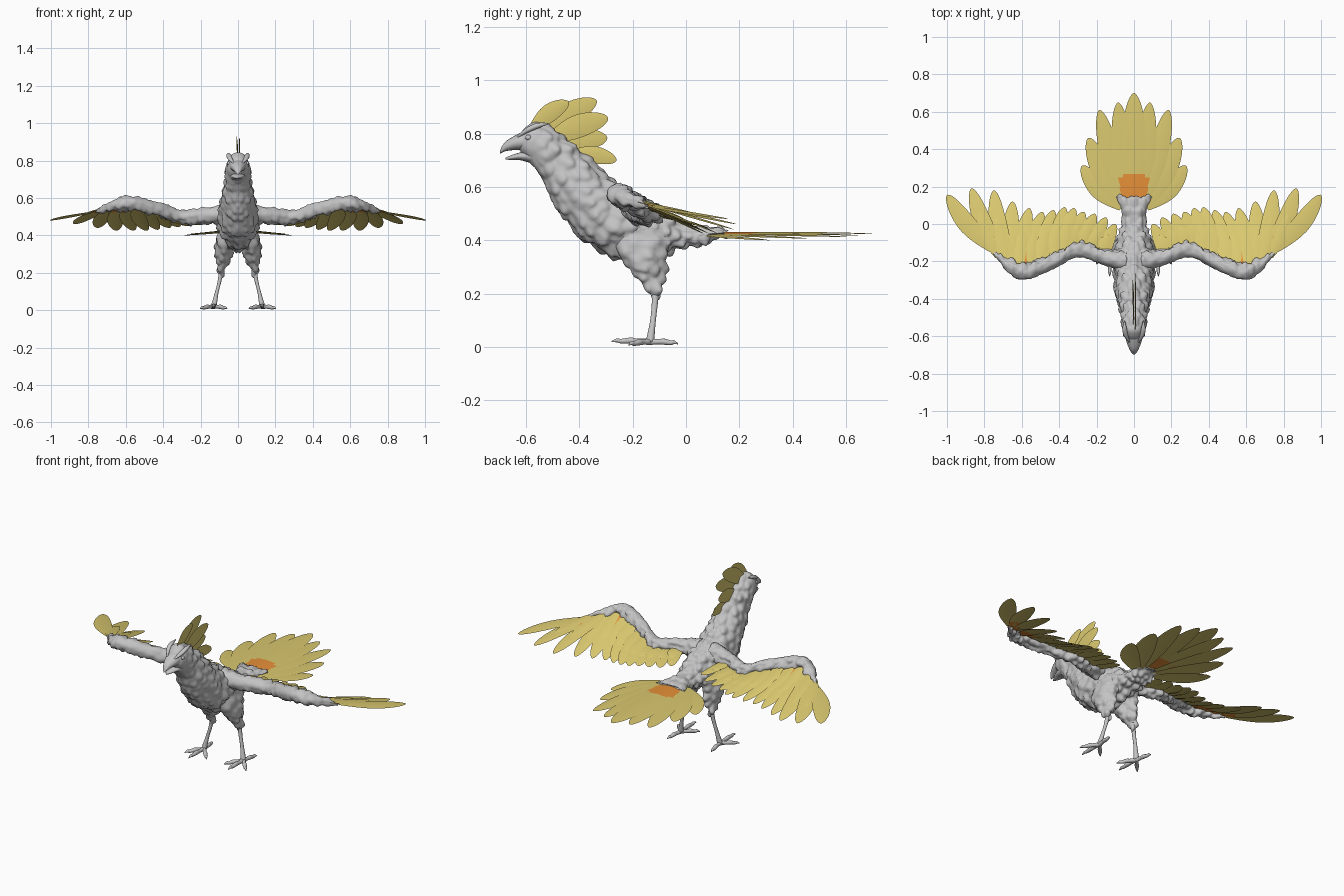
import bpy, bmesh, math
from mathutils import Vector, noise

if bpy.data.objects.get("Cube"):
    bpy.data.objects.remove(bpy.data.objects["Cube"])

X, Y, Z = Vector((1, 0, 0)), Vector((0, 1, 0)), Vector((0, 0, 1))


def material(name, rgb):
    m = bpy.data.materials.new(name)
    m.use_nodes = True
    m.diffuse_color = (*rgb, 1)
    bsdf = next(n for n in m.node_tree.nodes if n.type == "BSDF_PRINCIPLED")
    bsdf.inputs["Base Color"].default_value = (*rgb, 1)
    bsdf.inputs["Roughness"].default_value = 0.8
    return m


GREY = material("plumage grey", (0.55, 0.55, 0.55))
GOLD = material("feather gold", (0.7, 0.58, 0.16))
ORANGE = material("feather root orange", (0.8, 0.28, 0.04))


def finish(name, bm, mats):
    mesh = bpy.data.meshes.new(name)
    bm.to_mesh(mesh)
    bm.free()
    for m in mats:
        mesh.materials.append(m)
    mesh.shade_smooth()
    ob = bpy.data.objects.new(name, mesh)
    bpy.context.collection.objects.link(ob)
    return ob


def spline(rows, steps):
    """Smooth curve through rows of numbers."""
    out = []
    for i in range(len(rows) - 1):
        quad = [rows[max(i - 1, 0)], rows[i], rows[i + 1], rows[min(i + 2, len(rows) - 1)]]
        for k in range(steps):
            t = k / steps
            out.append([b + 0.5 * t * (c - a + t * (2 * a - 5 * b + 4 * c - d
                        + t * (3 * (b - c) + d - a))) for a, b, c, d in zip(*quad)])
    return out + [list(rows[-1])]


def ruffle(bm, amp, scale, calm=None):
    """Overlapping plumage: push cells outwards and sweep them back."""
    bm.normal_update()
    moves = []
    for v in bm.verts:
        p = Vector((abs(v.co.x), v.co.y, v.co.z))
        dist = noise.voronoi(Vector((p.x, p.y * 0.8, p.z * 0.8)) * scale)[0][0]
        h = (0.45 - dist) * amp * (calm(p) if calm else 1)
        moves.append(v.normal * h + Vector((0, 0.6, -0.4)) * h)
    for v, m in zip(bm.verts, moves):
        v.co += m


def loft(name, rings, sides=16, rough=0, scale=28, calm=None):
    """Skin elliptical rings given as (centre, half axis u, half axis v)."""
    bm = bmesh.new()
    loops = []
    for c, u, v in rings:
        angles = [2 * math.pi * k / sides for k in range(sides)]
        loops.append([bm.verts.new(c + u * math.cos(a) + v * math.sin(a)) for a in angles])
    for a, b in zip(loops, loops[1:]):
        for k in range(sides):
            j = (k + 1) % sides
            bm.faces.new((a[k], a[j], b[j], b[k]))
    for end in (loops[0], loops[-1]):
        bm.faces.new(end)
    bmesh.ops.recalc_face_normals(bm, faces=bm.faces)
    if rough:
        ruffle(bm, rough, scale, calm)
    return finish(name, bm, [GREY])


def limb(name, rows, U, V, s=1, steps=5, **kw):
    """Tube through rows of x, y, z, radius along U, radius along V."""
    rings = [(Vector((s * x, y, z)), U * a, V * b) for x, y, z, a, b in spline(rows, steps)]
    return loft(name, rings, **kw)


def feather(bm, base, tip, width, normal, bend=0.0, root=0.0):
    """Single blade with a rounded point, slight camber and optional orange root."""
    d = tip - base
    side = d.cross(normal).normalized()
    up = side.cross(d).normalized()
    n, rows, faces = 16, [], []
    for i in range(n + 1):
        t = math.sin(math.pi / 2 * i / n)
        w = width * (0.45 + 0.55 * math.sin(math.pi / 2 * min(1, t / 0.6)))
        w *= max(1 - t ** 4, 0.0004) ** 0.6
        mid = base + d * t + side * bend * math.sin(math.pi * t)
        rows.append((t, [bm.verts.new(mid + side * w * k + up * 0.006 * (1 - k * k) * w / width)
                         for k in (-1, 0, 1)]))
    for (t, a), (_, b) in zip(rows, rows[1:]):
        for k in (0, 1):
            f = bm.faces.new((a[k], a[k + 1], b[k + 1], b[k]))
            f.material_index = 1 if t < root else 0
            faces.append(f)
    for f in faces:
        f.normal_update()
        if f.normal.dot(normal) < 0:
            f.normal_flip()


# Body, neck and head: back point (y, z), belly point (y, z), half width
BODY = [(-.63, .785, -.62, .73, .03), (-.60, .825, -.595, .70, .052),
        (-.55, .845, -.56, .66, .064), (-.47, .80, -.53, .61, .07),
        (-.38, .73, -.50, .54, .083), (-.28, .635, -.44, .46, .1),
        (-.20, .58, -.35, .37, .11), (-.13, .545, -.22, .32, .105),
        (-.06, .50, -.10, .33, .085), (.01, .46, 0, .37, .064),
        (.08, .455, .07, .385, .075), (.15, .44, .15, .41, .1)]
rings = []
for ty, tz, by, bz, w in spline(BODY, 12):
    top, low = Vector((0, ty, tz)), Vector((0, by, bz))
    rings.append(((top + low) / 2, X * w, (top - low) / 2))
loft("body", rings, sides=72, rough=0.03,
     calm=lambda p: min(1, max(0.1, (p.y + 0.6) * 8)))

# Hooked beak, open at the mouth
limb("upper_beak", [(0, -.58, .775, .05, .045), (0, -.63, .768, .04, .03),
                    (0, -.67, .755, .024, .02), (0, -.69, .74, .012, .012),
                    (0, -.698, .727, .002, .003)], X, Z)
limb("lower_beak", [(0, -.57, .715, .045, .03), (0, -.62, .715, .033, .015),
                    (0, -.655, .71, .018, .009), (0, -.677, .706, .003, .003)], X, Z)

# Head crest, a fan standing on the midline: root (y, z), tip (y, z), half width
CREST = [(-.575, .82, -.44, .92, .036), (-.55, .80, -.335, .925, .046),
         (-.51, .78, -.292, .86, .046), (-.47, .75, -.295, .785, .042),
         (-.43, .725, -.26, .70, .034)]
bm = bmesh.new()
for i, (by, bz, ty, tz, w) in enumerate(CREST):
    off = 0.004 * (-1) ** i
    feather(bm, Vector((off, by, bz)), Vector((off * 2, ty, tz)), w, X, bend=-0.008)
finish("crest", bm, [GOLD, ORANGE])

# Tail fan: root x, tip x, tip y, half width
TAIL = [(0, 0, .70, .072), (.02, .085, .65, .06), (.035, .185, .61, .058),
        (.05, .245, .46, .062), (.06, .28, .31, .056)]
bm = bmesh.new()
for i, (bx, tx, ty, w) in enumerate(TAIL):
    for s in ((1, -1) if i else (1,)):
        drop = 0.006 * i
        feather(bm, Vector((s * bx, .09, .428 - drop / 2)), Vector((s * tx, ty, .424 - drop)),
                w, Z, bend=s * 0.005 * i, root=0.2 if i < 2 else 0)
finish("tail_feathers", bm, [GOLD, ORANGE])

ARM = [(.04, -.20, .51, .06, .06), (.18, -.17, .505, .043, .045),
       (.30, -.135, .50, .043, .04), (.43, -.2, .54, .042, .04),
       (.57, -.25, .572, .047, .04), (.66, -.23, .56, .042, .034),
       (.76, -.15, .53, .008, .01)]
# Wing feather tips from the body outwards
TIPS = [(.10, .0, .47), (.15, .035, .46), (.21, .055, .455), (.27, .065, .45),
        (.32, .085, .445), (.37, .09, .44), (.43, .075, .43), (.49, .065, .425),
        (.56, .085, .425), (.65, .12, .425), (.75, .18, .44), (.87, .19, .46), (1, .155, .48)]
THIGH = [(.05, -.17, .45, .05, .11), (.07, -.16, .35, .053, .095),
         (.08, -.135, .27, .037, .06), (.088, -.115, .2, .017, .025),
         (.092, -.115, .17, .008, .009)]
SHANK = [(.087, -.113, .22, .013, .014), (.1, -.118, .15, .01, .011),
         (.115, -.125, .09, .01, .011), (.13, -.135, .02, .016, .016)]
TOES = {"front": (.13, -.28, .02), "inner": (.058, -.215, .008),
        "outer": (.203, -.215, .008), "back": (.145, -.03, .012)}

for s, label in ((1, "left"), (-1, "right")):
    limb(label + "_wing_arm", ARM, Y, Z, s, steps=12, sides=32, rough=0.024, scale=32)

    # Flight feathers with a shorter covert layer over them
    line = spline(ARM, 12)
    bm = bmesh.new()
    last = len(TIPS) - 1
    for i, (x, y, z) in enumerate(TIPS):
        f = i / last
        bx, by, bz = line[int(9 + f * (len(line) - 11))][:3]
        base = Vector((s * bx, by + 0.02, bz - 0.004 - 0.004 * (i % 2)))
        tip = Vector((s * x, y, z))
        width = 0.036 + 0.016 * f
        root = 0.2 if i in (8, 9, 11) else 0
        feather(bm, base, tip, width, Z, bend=s * (0.012 + 0.006 * f), root=root)
        if i < last:
            short = base.lerp(tip, 0.62) + X * s * 0.02 + Z * 0.006
            feather(bm, base + X * s * 0.02 + Z * 0.004, short, 0.035, Z, bend=s * 0.008)
    finish(label + "_wing_feathers", bm, [GOLD, ORANGE])

    # Brow ridge, eye and legs
    limb(label + "_brow", [(.022, -.635, .785, .004, .004), (.042, -.60, .81, .012, .01),
                           (.05, -.56, .828, .012, .011), (.05, -.515, .838, .002, .002)],
         X, Z, s)
    limb(label + "_eye", [(.05, -.603, .785, .002, .002), (.05, -.597, .785, .008, .009),
                          (.05, -.585, .785, .008, .009), (.05, -.579, .785, .002, .002)],
         X, Z, s)
    limb(label + "_thigh", THIGH, X, Y, s, steps=12, sides=36, rough=0.025)
    limb(label + "_shank", SHANK, X, Y, s)

    # Toes with knuckles and tapering claws
    for toe, tip in TOES.items():
        a, b = Vector((.13, -.135, .02)), Vector(tip)
        across = (b - a).cross(Z).normalized()
        across.x *= s
        rows = []
        for t, lift, r in ((0, 0, .013), (.3, .002, .01), (.5, .004, .012),
                           (.75, .002, .009), (.85, .005, .008), (1, 0, .002)):
            p = a.lerp(b, t) + Z * lift
            rows.append((p.x, p.y, max(p.z, r), r, r))
        limb(label + "_" + toe + "_toe", rows, Vector((across.x, across.y * 1, 0)), Z, s, sides=10)
